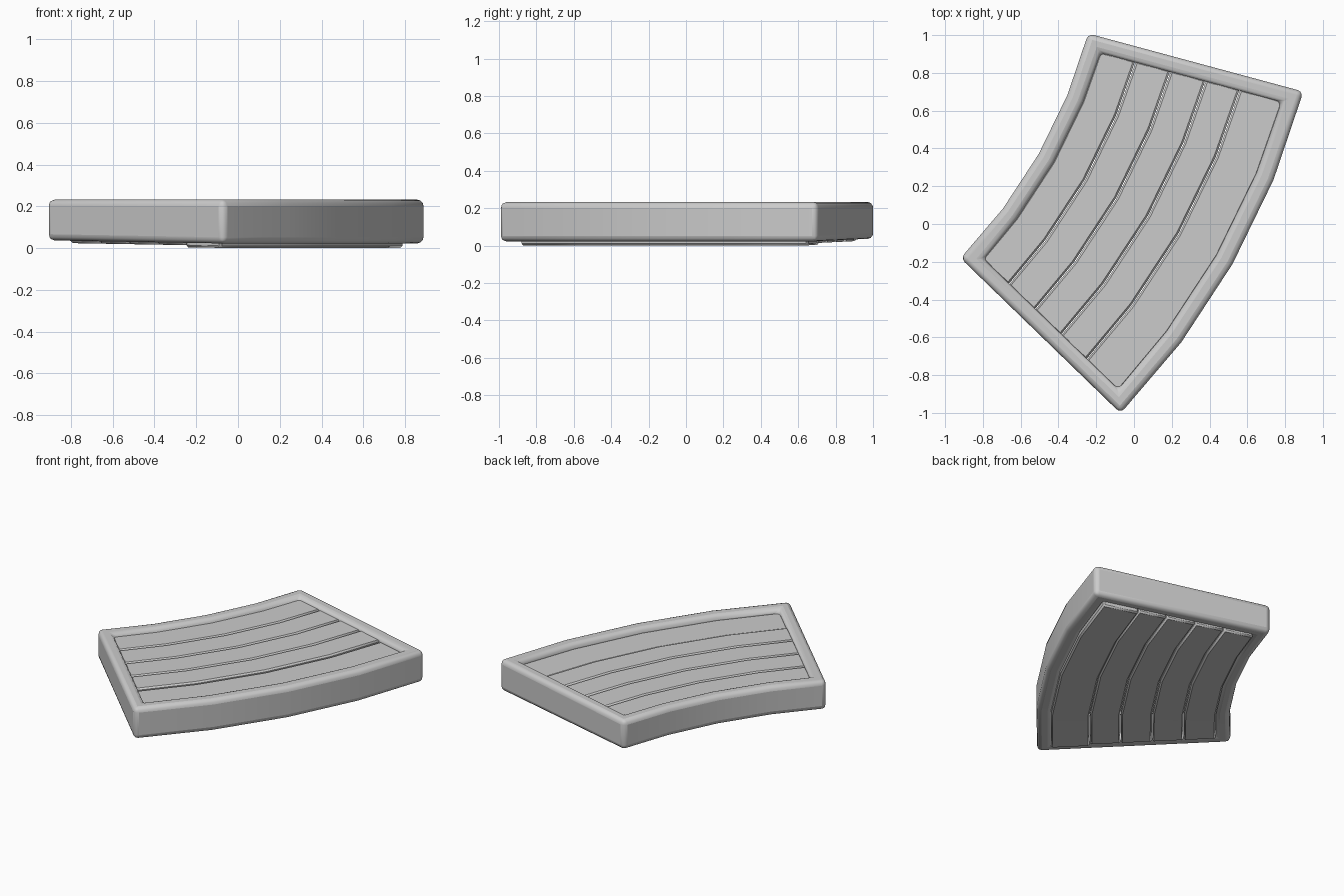
import bpy, bmesh
from math import radians, degrees, sin, cos, asin

if "Cube" in bpy.data.objects:
    bpy.data.objects.remove(bpy.data.objects["Cube"])

# Curved panel: an annular sector around a far centre point
CX, CY = -2.88, 1.72
A0, A1, STEPS = -15.1, -44.1, 4
R_IN, R_OUT = 2.732, 3.912        # outside of frame
O_IN, O_OUT = 2.825, 3.815        # frame opening
TOP = 0.232


def arc(r, margin):
    """Points along one arc, ends trimmed parallel to the sector ends."""
    d = degrees(asin(margin / r))
    pts = []
    for i in range(STEPS + 1):
        a = A0 + (A1 - A0) * i / STEPS
        if i == 0:
            a -= d
        if i == STEPS:
            a += d
        a = radians(a)
        pts.append((CX + r * cos(a), CY + r * sin(a), r))
    return pts


def loop(r0, r1, margin):
    return arc(r0, margin) + arc(r1, margin)[::-1]


def tilt(r):
    """Underside rises slightly towards the inner arc."""
    return 0.015 * (R_OUT - r) / (R_OUT - R_IN)


def finish(name, bm, bevel, segments):
    bmesh.ops.recalc_face_normals(bm, faces=bm.faces)
    me = bpy.data.meshes.new(name)
    bm.to_mesh(me)
    bm.free()
    ob = bpy.data.objects.new(name, me)
    bpy.context.collection.objects.link(ob)
    mod = ob.modifiers.new("bevel", 'BEVEL')
    mod.width, mod.segments = bevel, segments
    mod.limit_method, mod.angle_limit = 'ANGLE', radians(20)
    bpy.context.view_layer.objects.active = ob
    ob.select_set(True)
    bpy.ops.object.shade_smooth_by_angle(angle=radians(35))
    ob.select_set(False)
    return ob


def rings(bm, pts, bottom, top):
    lo = [bm.verts.new((x, y, bottom + tilt(r))) for x, y, r in pts]
    hi = [bm.verts.new((x, y, top)) for x, y, r in pts]
    return lo, hi


def bridge(bm, a, b):
    n = len(a)
    for i in range(n):
        j = (i + 1) % n
        bm.faces.new((a[i], a[j], b[j], b[i]))


# Frame: closed rounded border with an open middle
bm = bmesh.new()
out_lo, out_hi = rings(bm, loop(R_IN, R_OUT, 0.0), 0.022, TOP)
in_lo, in_hi = rings(bm, loop(O_IN, O_OUT, 0.083), 0.022, TOP)
for a, b in ((out_lo, out_hi), (out_hi, in_hi), (in_hi, in_lo), (in_lo, out_lo)):
    bridge(bm, a, b)
finish("frame", bm, 0.03, 3)

# Planks: five curved boards, the last one set a little lower
edges = [O_IN - 0.01, 3.013, 3.205, 3.398, 3.585, O_OUT + 0.01]
for k in range(5):
    drop = 0.01 if k == 4 else 0.0
    pts = loop(edges[k] + 0.002, edges[k + 1] - 0.002, 0.075)
    bm = bmesh.new()
    n = STEPS
    lo, hi = rings(bm, pts, 0.010 - drop, 0.208 - drop)
    bridge(bm, lo, hi)
    for ring in (lo, hi):
        for i in range(n):
            bm.faces.new((ring[i], ring[i + 1], ring[-2 - i], ring[-1 - i]))
    finish(f"plank_{k + 1}", bm, 0.01, 1)
